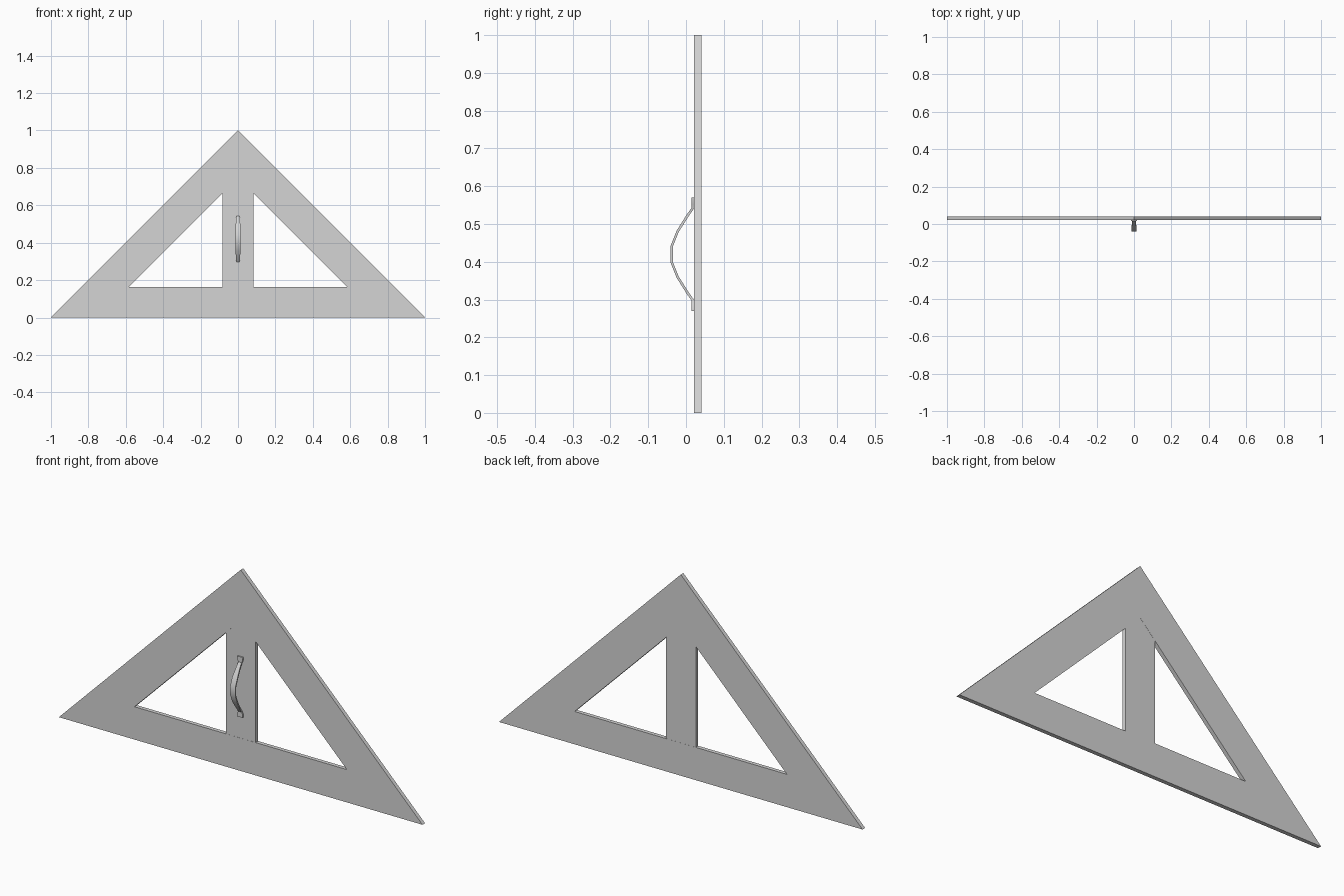
import bpy, bmesh
from math import radians

if "Cube" in bpy.data.objects:
    bpy.data.objects.remove(bpy.data.objects["Cube"])

grey = bpy.data.materials.new("light grey")
grey.use_nodes = True
colour = (0.66, 0.66, 0.66, 1)
grey.diffuse_color = colour
grey.node_tree.nodes["Principled BSDF"].inputs["Base Color"].default_value = colour


def activate(obj):
    bpy.ops.object.select_all(action="DESELECT")
    obj.select_set(True)
    bpy.context.view_layer.objects.active = obj


def panel(name, loops, half_depth):
    """Upright flat panel from an outline and optional holes."""
    curve = bpy.data.curves.new(name, "CURVE")
    curve.dimensions = "2D"
    curve.fill_mode = "BOTH"
    curve.extrude = half_depth
    curve.materials.append(grey)
    for loop in loops:
        spline = curve.splines.new("POLY")
        spline.points.add(len(loop) - 1)
        for point, (x, z) in zip(spline.points, loop):
            point.co = (x, z, 0, 1)
        spline.use_cyclic_u = True
    obj = bpy.data.objects.new(name, curve)
    obj.location.y = 0.031
    obj.rotation_euler.x = radians(90)
    bpy.context.collection.objects.link(obj)
    activate(obj)
    bpy.ops.object.convert(target="MESH")
    obj = bpy.context.view_layer.objects.active
    # Weld the rims to the faces and keep every face flat
    bm = bmesh.new()
    bm.from_mesh(obj.data)
    bmesh.ops.remove_doubles(bm, verts=bm.verts, dist=0.0001)
    bmesh.ops.recalc_face_normals(bm, faces=bm.faces)
    bm.to_mesh(obj.data)
    bm.free()
    bpy.ops.object.shade_flat()


# Triangular frame and the slightly recessed central post
base, peak, post = 0.163, 0.747, 0.082
panel("frame", [[(-1, 0), (1, 0), (0, 1)],
                [(base - peak, base), (peak - base, base), (0, peak)]], 0.01)
panel("post", [[(-post, base), (post, base), (post, peak - post),
                (0, peak), (-post, peak - post)]], 0.0094)

# Bowed strap handle: height from its middle, front depth, half width
middle = 0.42
upper = [(0.022, -0.041, 0.014), (0.062, -0.025, 0.014),
         (0.105, 0.002, 0.010), (0.123, 0.015, 0.009),
         (0.132, 0.015, 0.014), (0.15, 0.015, 0.016)]
path = [(-h, y, w) for h, y, w in reversed(upper)] + upper
bm = bmesh.new()
rows = [[bm.verts.new((side * w, y, middle + h)) for side in (-1, 1)]
        for h, y, w in path]
for (a, b), (c, d) in zip(rows, rows[1:]):
    bm.faces.new((a, b, d, c))
mesh = bpy.data.meshes.new("handle")
bm.to_mesh(mesh)
bm.free()
mesh.materials.append(grey)
handle = bpy.data.objects.new("handle", mesh)
bpy.context.collection.objects.link(handle)
solid = handle.modifiers.new("thickness", "SOLIDIFY")
solid.thickness = 0.0065
solid.offset = -1
solid.use_even_offset = True

# Soft bow with crisp strap edges and end tabs
activate(handle)
bpy.ops.object.convert(target="MESH")
bpy.ops.object.shade_smooth_by_angle(angle=radians(30))
